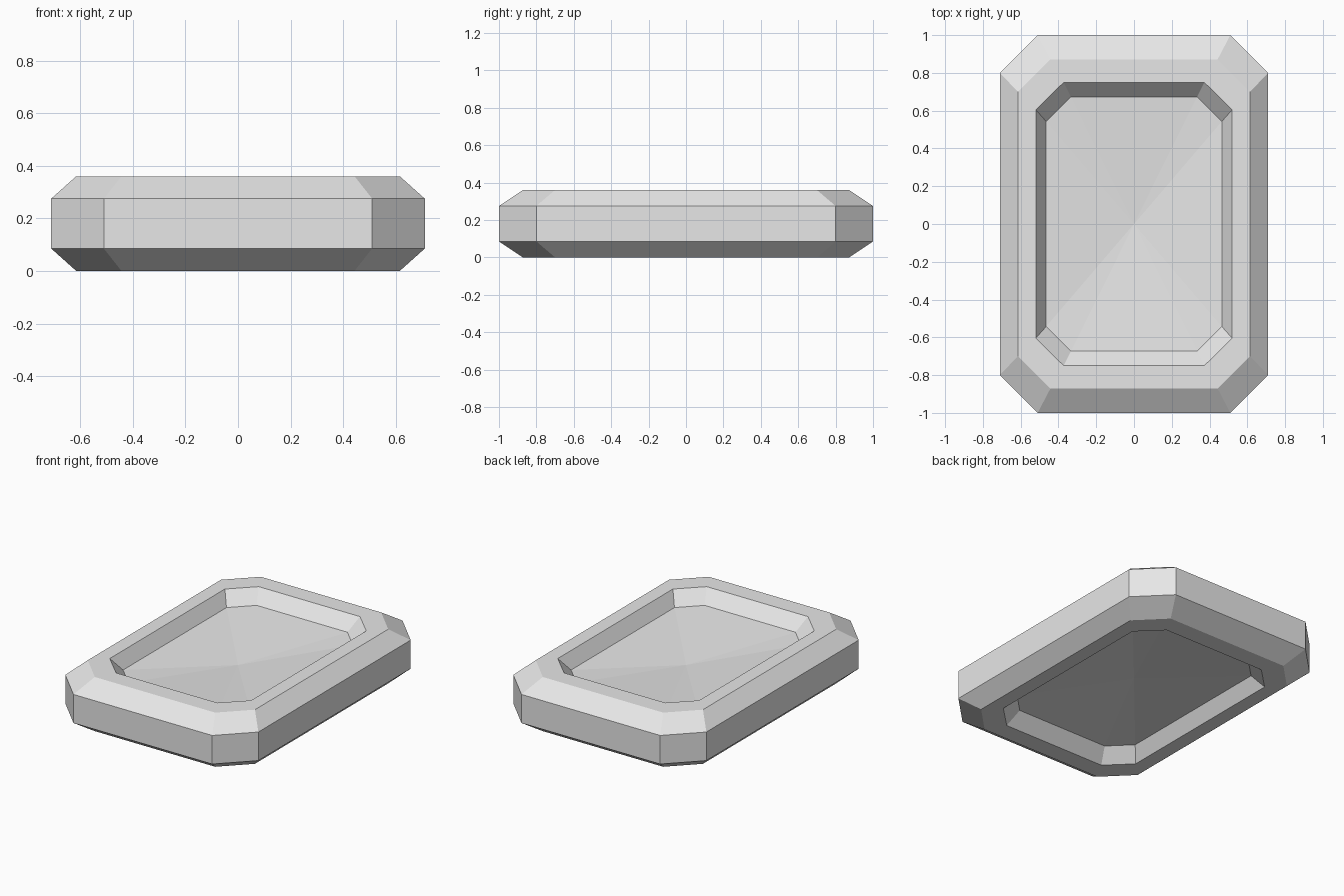
import bpy
import bmesh

cube = bpy.data.objects.get("Cube")
if cube:
    bpy.data.objects.remove(cube, do_unlink=True)

HEIGHT = 0.36

# Plain grey finish
grey = bpy.data.materials.new("light grey")
grey.use_nodes = True
colour = (0.8, 0.8, 0.8, 1)
grey.diffuse_color = colour
grey.node_tree.nodes["Principled BSDF"].inputs["Base Color"].default_value = colour


def octagon(bm, x, y, cut_x, cut_y, z):
    """Rectangle with clipped corners: half sizes x, y and flat half lengths cut_x, cut_y."""
    corner = [(x, cut_y), (cut_x, y)]
    points = corner + [(-a, b) for a, b in reversed(corner)]
    points += [(-a, -b) for a, b in points]
    return [bm.verts.new((a, b, z)) for a, b in points]


def bridge(bm, lower, upper):
    for i in range(len(lower)):
        j = (i + 1) % len(lower)
        bm.faces.new((lower[i], lower[j], upper[j], upper[i]))


def fan(bm, ring, z):
    centre = bm.verts.new((0, 0, z))
    for i in range(len(ring)):
        bm.faces.new((ring[i], ring[(i + 1) % len(ring)], centre))


# Upper half outlines: girdle, bevelled rim, recess edge, recess floor
outlines = [
    (0.71, 1.0, 0.51, 0.8, 0.275),
    (0.615, 0.872, 0.443, 0.7, HEIGHT),
    (0.52, 0.75, 0.372, 0.605, HEIGHT),
    (0.465, 0.673, 0.334, 0.543, 0.275),
]
DISH = 0.225

bm = bmesh.new()
top = [octagon(bm, *o) for o in outlines]
bottom = [octagon(bm, *o[:4], HEIGHT - o[4]) for o in outlines]

# Outer wall, then matching rim, recess and dished floor on both sides
bridge(bm, bottom[0], top[0])
for rings, dish in ((top, DISH), (bottom, HEIGHT - DISH)):
    for outer, inner in zip(rings, rings[1:]):
        bridge(bm, outer, inner)
    fan(bm, rings[-1], dish)

bmesh.ops.recalc_face_normals(bm, faces=bm.faces)
mesh = bpy.data.meshes.new("bevelled_tablet")
bm.to_mesh(mesh)
bm.free()
mesh.materials.append(grey)
tablet = bpy.data.objects.new("bevelled_tablet", mesh)
bpy.context.collection.objects.link(tablet)
